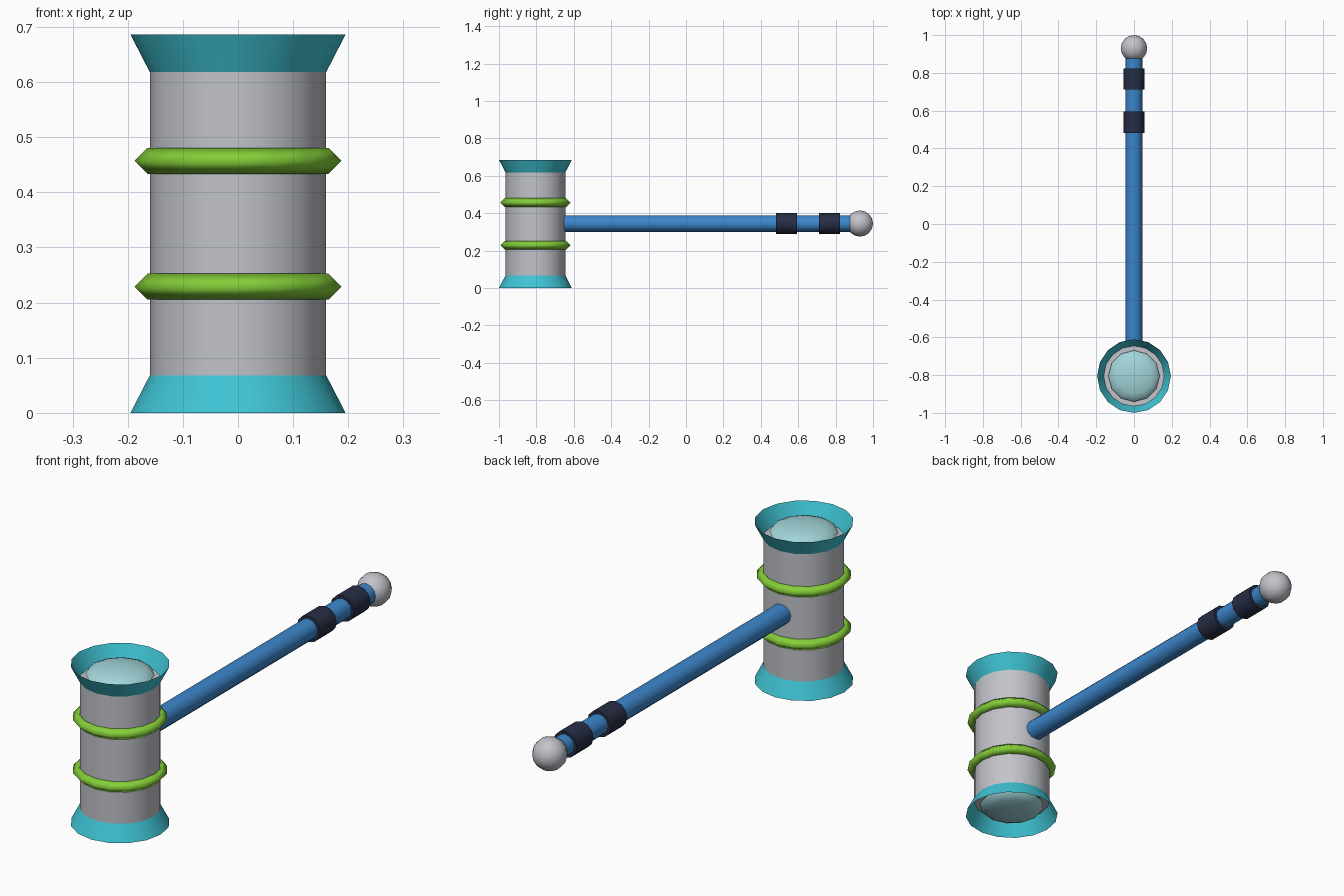
import bpy, math
from mathutils import Matrix

cube = bpy.data.objects.get("Cube")
if cube:
    bpy.data.objects.remove(cube, do_unlink=True)


def material(name, r, g, b):
    mat = bpy.data.materials.new(name)
    mat.use_nodes = True
    mat.diffuse_color = (r, g, b, 1)
    mat.node_tree.nodes["Principled BSDF"].inputs["Base Color"].default_value = (r, g, b, 1)
    return mat


SILVER = material("silver grey", .54, .55, .59)
TEAL = material("teal", .05, .55, .66)
PALE = material("pale aqua", .36, .66, .69)
GREEN = material("lime green", .23, .62, .04)
BLUE = material("blue", .045, .24, .6)
NAVY = material("dark navy", .02, .027, .06)

HEAD_Y = -0.805   # axis of the hammer head
MID = 0.343       # half height of the head, height of the handle


def finish(name, mat, angle=40):
    obj = bpy.context.object
    obj.name = obj.data.name = name
    obj.data.materials.append(mat)
    bpy.ops.object.shade_smooth_by_angle(angle=math.radians(angle))
    return obj


def cone(name, mat, r1, r2, depth, loc, sides=16, cap='NGON', along_y=False):
    rot = (-math.pi / 2, 0, 0) if along_y else (0, 0, 0)
    bpy.ops.mesh.primitive_cone_add(vertices=sides, radius1=r1, radius2=r2, depth=depth,
                                    end_fill_type=cap, location=loc, rotation=rot)
    return finish(name, mat)


def ball(name, mat, radius, loc, squash=1.0, tilt=0.0):
    bpy.ops.mesh.primitive_uv_sphere_add(segments=12, ring_count=8, radius=radius,
                                         location=loc, rotation=(tilt, 0, 0))
    bpy.context.object.data.transform(Matrix.Diagonal((1, 1, squash, 1)))
    return finish(name, mat, 60)


# Head barrel
cone("head_barrel", SILVER, .16, .16, .55, (0, HEAD_Y, MID))

# Flared rims, striking domes and raised rings, mirrored above and below the middle
for side, label in ((1, "upper"), (-1, "lower")):
    narrow, wide = .16, .195
    r1, r2 = (narrow, wide) if side > 0 else (wide, narrow)
    cone(label + "_flared_rim", TEAL, r1, r2, .068, (0, HEAD_Y, MID + side * .309), cap='NOTHING')
    ball(label + "_striking_dome", PALE, .136, (0, HEAD_Y, MID + side * .298), squash=.28)
    bpy.ops.mesh.primitive_torus_add(major_segments=16, minor_segments=4, major_radius=.164,
                                     minor_radius=.0235, location=(0, HEAD_Y, MID + side * .114))
    finish(label + "_ring", GREEN, 95)

# Handle, grips and end knob
start, end = -.72, .9
cone("handle", BLUE, .044, .044, end - start, (0, (start + end) / 2, MID + .002), 12, along_y=True)
for label, y in (("front", .538), ("rear", .768)):
    cone(label + "_grip", NAVY, .056, .056, .113, (0, y, MID + .002), 12, along_y=True)
ball("end_knob", SILVER, .07, (0, .93, MID + .002), tilt=-math.pi / 2)
